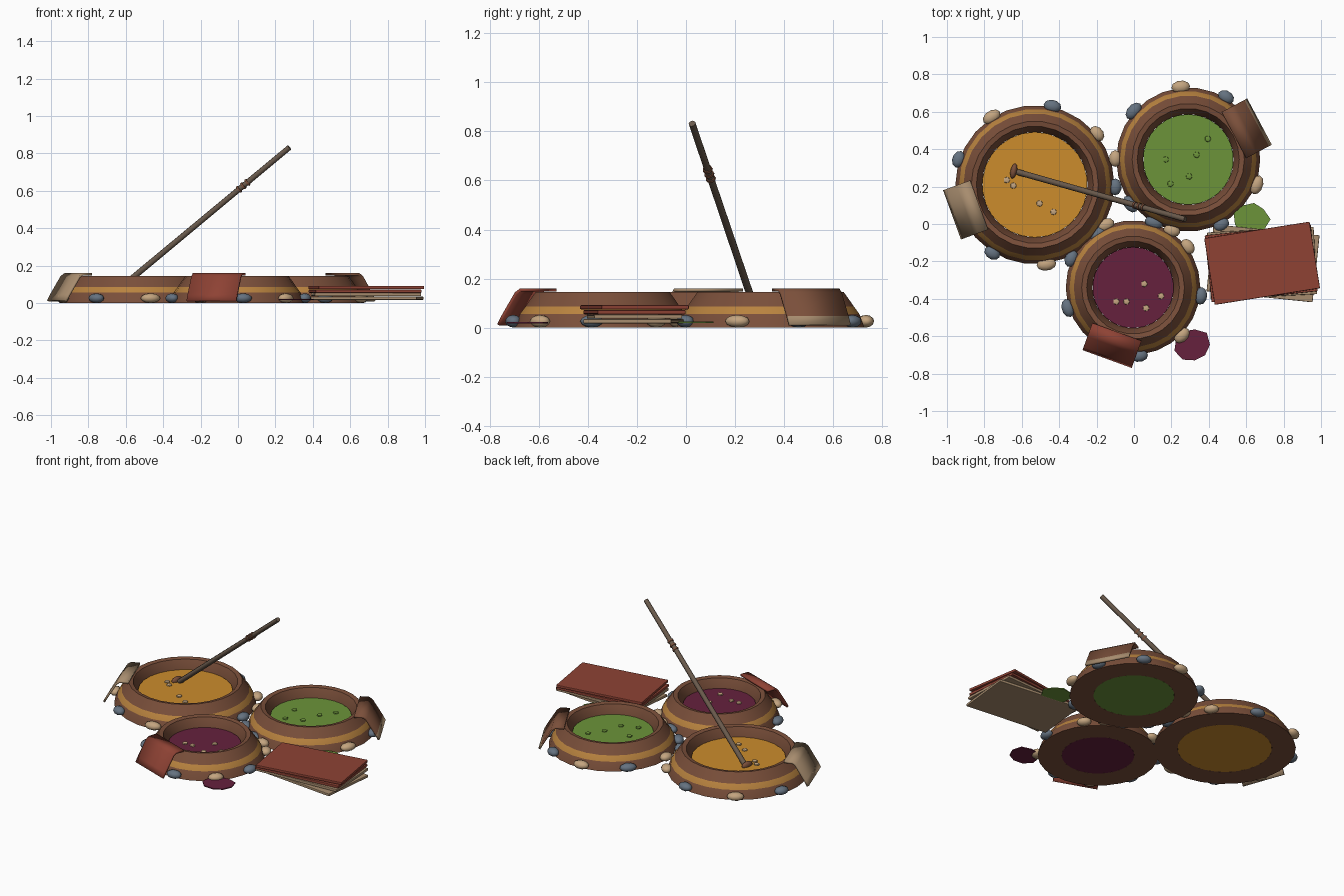
import bpy, bmesh, math, random
from mathutils import Vector, Matrix

random.seed(4)
cube = bpy.data.objects.get("Cube")
if cube:
    bpy.data.objects.remove(cube, do_unlink=True)


def material(name, hexa):
    rgb = [int(hexa[i:i + 2], 16) / 255 for i in (0, 2, 4)]
    lin = [c / 12.92 if c < 0.04 else ((c + 0.055) / 1.055) ** 2.4 for c in rgb]
    m = bpy.data.materials.new(name)
    m.use_nodes = True
    m.diffuse_color = (*lin, 1)
    m.node_tree.nodes["Principled BSDF"].inputs["Base Color"].default_value = (*lin, 1)
    return m


CLAY = material("clay_brown", "7A4F3A")
OCHRE = material("ochre_band", "B9833F")
ORANGE = material("orange_dye", "CC8C2C")
GREEN = material("green_dye", "6C943A")
MAGENTA = material("magenta_dye", "66213D")
RED = material("red_leather", "8E4234")
STONE = material("tan_stone", "C4A580")
HIDE = material("tan_leather", "A78C6E")
BLUE = material("slate_stone", "657280")
WOOD = material("grey_wood", "6B5B4D")


def finish(name, bm, mats, smooth=True, angle=35):
    """Turn a bmesh into a named, shaded object."""
    me = bpy.data.meshes.new(name)
    bm.to_mesh(me)
    bm.free()
    ob = bpy.data.objects.new(name, me)
    bpy.context.collection.objects.link(ob)
    for m in mats:
        me.materials.append(m)
    if smooth:
        bpy.ops.object.select_all(action='DESELECT')
        ob.select_set(True)
        bpy.context.view_layer.objects.active = ob
        bpy.ops.object.shade_smooth_by_angle(angle=math.radians(angle))
    return ob


def cylinder(name, mat, r, z0, z1, x, y, sides):
    bm = bmesh.new()
    bmesh.ops.create_cone(bm, cap_ends=True, segments=sides, radius1=r, radius2=r, depth=z1 - z0,
                          matrix=Matrix.Translation((x, y, (z0 + z1) / 2)))
    return finish(name, bm, [mat])


def blob(name, mat, loc, size, turn=0, detail=2):
    bm = bmesh.new()
    bmesh.ops.create_icosphere(bm, subdivisions=detail, radius=1)
    bm.transform(Matrix.LocRotScale(Vector(loc), Matrix.Rotation(turn, 3, 'Z'), Vector(size)))
    return finish(name, bm, [mat], angle=45)


def box(name, mat, loc, size, rot, bevel=0.004):
    bm = bmesh.new()
    bmesh.ops.create_cube(bm, size=1)
    bm.transform(Matrix.LocRotScale(Vector(loc), rot, Vector(size)))
    ob = finish(name, bm, [mat], smooth=False)
    b = ob.modifiers.new("soft_edge", 'BEVEL')
    b.width, b.segments = bevel, 2
    return ob


# Wall profile: offset from the foot radius, height
WALL = [(0, 0), (-.02, .055), (-.043, .086), (-.068, .122), (-.085, .145),
        (-.112, .14), (-.143, .07), (-.143, 0)]
SIDES = 26


def vat_wall(name, x, y, r):
    bm = bmesh.new()
    rings = []
    for off, z in WALL:
        ring = []
        for i in range(SIDES):
            a = math.tau * i / SIDES
            ring.append(bm.verts.new((x + (r + off) * math.cos(a), y + (r + off) * math.sin(a), z)))
        rings.append(ring)
    for k in range(len(rings)):
        lo, hi = rings[k], rings[(k + 1) % len(rings)]
        for i in range(SIDES):
            j = (i + 1) % SIDES
            f = bm.faces.new((lo[i], lo[j], hi[j], hi[i]))
            f.material_index = 1 if k == 1 else 0
    bmesh.ops.recalc_face_normals(bm, faces=bm.faces)
    return finish(name, bm, [CLAY, OCHRE], angle=25)


# Draped hide profile: offset from the foot radius, height
DRAPE = [(.035, .008), (.018, .04), (-.04, .135), (-.056, .147), (-.108, .147)]


def draped_hide(name, x, y, r, angle, mat, hem):
    bm = bmesh.new()
    rows = [[bm.verts.new((r + off, s * .14, z)) for s in (-1, 1)] for off, z in DRAPE]
    for k, (a, b) in enumerate(zip(rows, rows[1:])):
        f = bm.faces.new((a[0], a[1], b[1], b[0]))
        f.material_index = 1 if k == 0 else 0
    bm.transform(Matrix.Translation((x, y, 0)) @ Matrix.Rotation(math.radians(angle), 4, 'Z'))
    ob = finish(name, bm, [mat, hem])
    s = ob.modifiers.new("thickness", 'SOLIDIFY')
    s.thickness, s.offset = .013, 1


# Vats: name, centre, foot radius, dye, first stone angle, hide angle, hide, hem, bubble colour, bubbles
VATS = [
    ("orange", -.53, .21, .425, ORANGE, 0, 200, HIDE, HIDE, STONE,
     [(-.68, .235), (-.645, .205), (-.505, .11), (-.43, .065)]),
    ("green", .29, .345, .385, GREEN, 57, 28, CLAY, HIDE, GREEN,
     [(.17, .345), (.335, .37), (.395, .455), (.195, .215), (.295, .255)]),
    ("magenta", -.005, -.34, .36, MAGENTA, 195, 250, RED, RED, STONE,
     [(.055, -.32), (.145, -.385), (.065, -.45), (-.04, -.415), (-.095, -.415)]),
]
for name, x, y, r, dye, start, turn, hide, hem, foam, bubbles in VATS:
    vat_wall(name + "_vat_wall", x, y, r)
    cylinder(name + "_dye", dye, r - .143, 0, .085, x, y, SIDES)
    draped_hide(name + "_vat_hide", x, y, r, turn, hide, hem)
    for i in range(9):
        a = math.radians(start + 40 * i + random.uniform(-3, 3))
        blob(f"{name}_vat_stone_{i}", STONE if i % 2 else BLUE,
             (x + (r + .005) * math.cos(a), y + (r + .005) * math.sin(a), .026),
             (.034, random.uniform(.044, .054), .026), a)
    for i, (bx, by) in enumerate(bubbles):
        blob(f"{name}_bubble_{i}", foam, (bx, by, .086), (.019, .019, .012), detail=1)

# Stacked hides
for i, (mat, z, turn, dx) in enumerate([(HIDE, .026, -6, .005), (HIDE, .045, 3, .0),
                                        (RED, .063, 6, -.005), (RED, .083, 9, 0)]):
    box(f"stacked_hide_{i}", mat, (.685 + dx, -.21, z), (.57, .36, .017),
        Matrix.Rotation(math.radians(turn), 3, 'Z'))


# Spilled dye patches
def spill(name, mat, x, y, z):
    bm = bmesh.new()
    ring = []
    for i in range(9):
        a = math.tau * i / 9
        q = random.uniform(.085, .105)
        ring.append(bm.verts.new((x + q * math.cos(a), y + q * .95 * math.sin(a), z)))
    top = bm.faces.new(ring)
    ext = bmesh.ops.extrude_face_region(bm, geom=[top])
    bmesh.ops.translate(bm, vec=(0, 0, .006), verts=[v for v in ext["geom"] if isinstance(v, bmesh.types.BMVert)])
    bmesh.ops.recalc_face_normals(bm, faces=bm.faces)
    finish(name, bm, [mat], smooth=False)


spill("green_spill", GREEN, .625, .025, .018)
spill("magenta_spill", MAGENTA, .31, -.645, .016)

# Stirring pole with paddle foot and cord lashing
foot, tip = Vector((-.62, .277, .088)), Vector((.275, .025, .832))
axis = tip - foot
aim = axis.to_track_quat('Z', 'Y').to_matrix()


def along_pole(name, mat, t, length, radius, sides):
    bm = bmesh.new()
    bmesh.ops.create_cone(bm, cap_ends=True, segments=sides, radius1=radius, radius2=radius * .92, depth=length)
    bm.transform(Matrix.LocRotScale(foot + axis * t, aim, None))
    finish(name, bm, [mat], angle=50)


along_pole("stirring_pole", WOOD, .5, axis.length, .016, 8)
for i, t in enumerate((.70, .725, .75)):
    along_pole(f"cord_lashing_{i}", CLAY, t, .01, .021, 10)
blob("paddle_foot", CLAY, (-.643, .283, .09), (.018, .042, .024), math.radians(-12))
